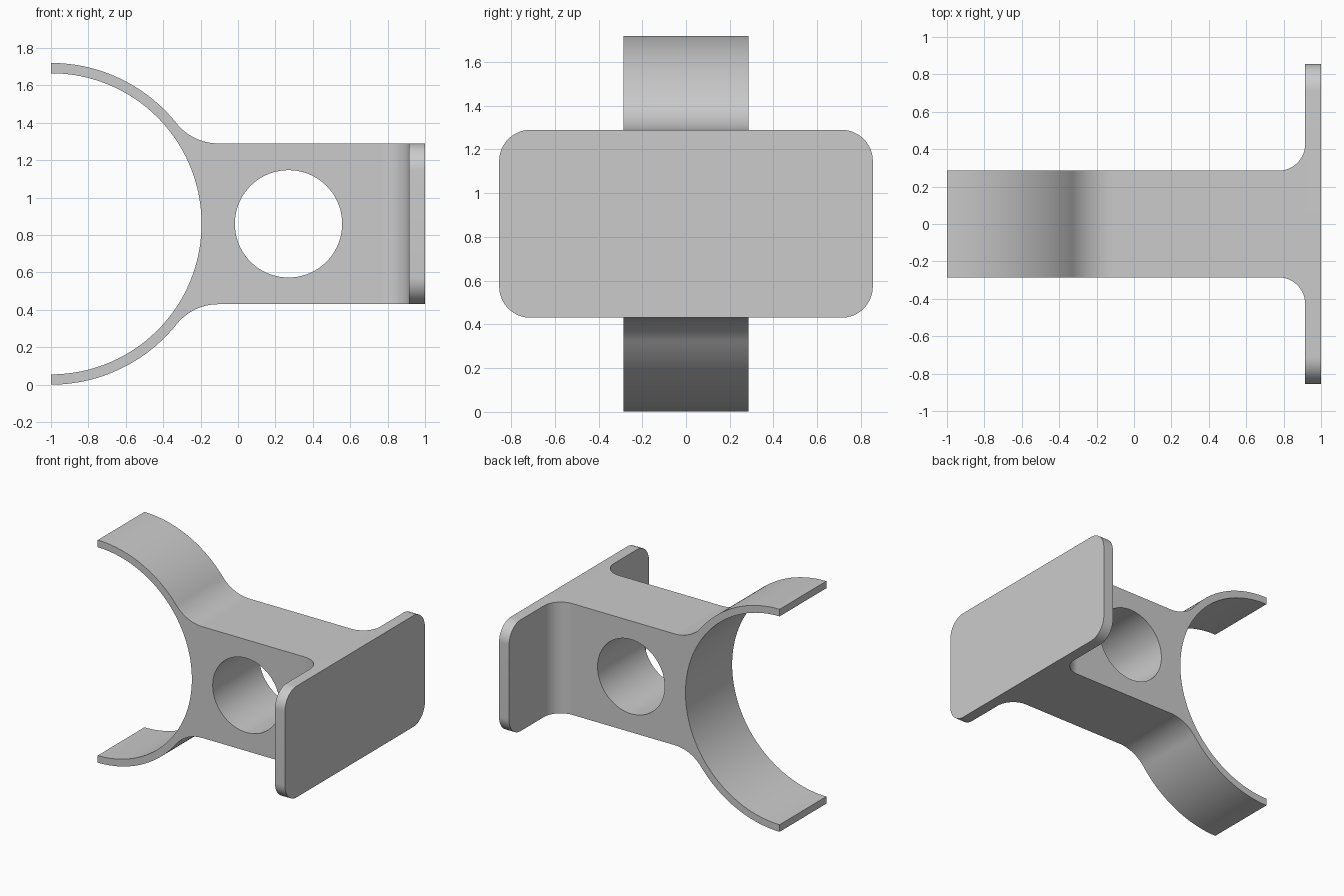
import bpy, bmesh
from math import pi, cos, sin, atan2, sqrt

if "Cube" in bpy.data.objects:
    bpy.data.objects.remove(bpy.data.objects["Cube"], do_unlink=True)

MID, HALF_H, HALF_W = 0.86, 0.43, 0.285    # centre height, body half height and half width
R_IN, R_OUT, R_FIL = 0.805, 0.86, 0.286    # cradle radii and its fillet
R_EDGE, PLATE_X, PLATE_Y = 0.143, 0.915, 0.855

grey = bpy.data.materials.new("plain_grey")
grey.use_nodes = True
colour = (0.6, 0.6, 0.6, 1)
grey.diffuse_color = colour
grey.node_tree.nodes["Principled BSDF"].inputs["Base Color"].default_value = colour


def arc(cx, cy, r, start, end, steps=24):
    angles = [start + (end - start) * i / steps for i in range(steps + 1)]
    return [(cx + r * cos(a), cy + r * sin(a)) for a in angles]


def mirrored(points):
    """Close a half outline with its reflection across the second axis."""
    return points + [(x, -y) for x, y in reversed(points) if abs(y) > 1e-6]


def extrude_outline(name, loops, half_depth, location, rotation=(0, 0, 0)):
    """Fill a flat outline (later loops are holes) and give it depth."""
    curve = bpy.data.curves.new(name, "CURVE")
    curve.dimensions, curve.fill_mode, curve.extrude = "2D", "BOTH", half_depth
    for loop in loops:
        spline = curve.splines.new("POLY")
        spline.points.add(len(loop) - 1)
        for point, (x, y) in zip(spline.points, loop):
            point.co = (x, y, 0, 1)
        spline.use_cyclic_u = True
    obj = bpy.data.objects.new(name, curve)
    bpy.context.collection.objects.link(obj)
    obj.location, obj.rotation_euler = location, rotation
    bpy.ops.object.select_all(action="DESELECT")
    obj.select_set(True)
    bpy.context.view_layer.objects.active = obj
    bpy.ops.object.convert(target="MESH")
    obj = bpy.context.object
    obj.name = name
    bm = bmesh.new()
    bm.from_mesh(obj.data)
    bmesh.ops.remove_doubles(bm, verts=bm.verts, dist=1e-5)
    bmesh.ops.recalc_face_normals(bm, faces=bm.faces)
    bm.to_mesh(obj.data)
    bm.free()
    obj.data.materials.clear()
    obj.data.materials.append(grey)
    bpy.ops.object.shade_smooth_by_angle(angle=pi / 6)
    return obj


# Cradle and body: half-ring blending into a block with a round hole
fil_y = HALF_H + R_FIL
fil_dx = sqrt((R_OUT + R_FIL) ** 2 - fil_y ** 2)
touch = atan2(fil_y, fil_dx)
neck_x = PLATE_X - R_EDGE
half = arc(-1, 0, R_IN, 0, pi / 2, 48)
half += arc(-1, 0, R_OUT, pi / 2, touch, 32)
half += arc(-1 + fil_dx, fil_y, R_FIL, pi + touch, 1.5 * pi)[1:]
half += [(neck_x, HALF_H)]
hole = arc(0.27, 0, 0.287, 0, 2 * pi, 72)[:-1]
extrude_outline("cradle_body", [mirrored(half), hole], HALF_W, (0, 0, MID), (pi / 2, 0, 0))

# Flared neck joining the body to the plate
flare = [(neck_x, HALF_W)] + arc(neck_x, HALF_W + R_EDGE, R_EDGE, -pi / 2, 0)[1:]
extrude_outline("plate_neck", [mirrored(flare)], HALF_H, (0, 0, MID))

# Mounting plate with rounded corners, outlined in the yz plane
cx, cy = PLATE_Y - R_EDGE, HALF_H - R_EDGE
corners = arc(-cx, cy, R_EDGE, pi, pi / 2, 16) + arc(cx, cy, R_EDGE, pi / 2, 0, 16)
extrude_outline("mounting_plate", [mirrored(corners)], (1 - PLATE_X) / 2,
                ((1 + PLATE_X) / 2, 0, MID), (pi / 2, 0, pi / 2))
